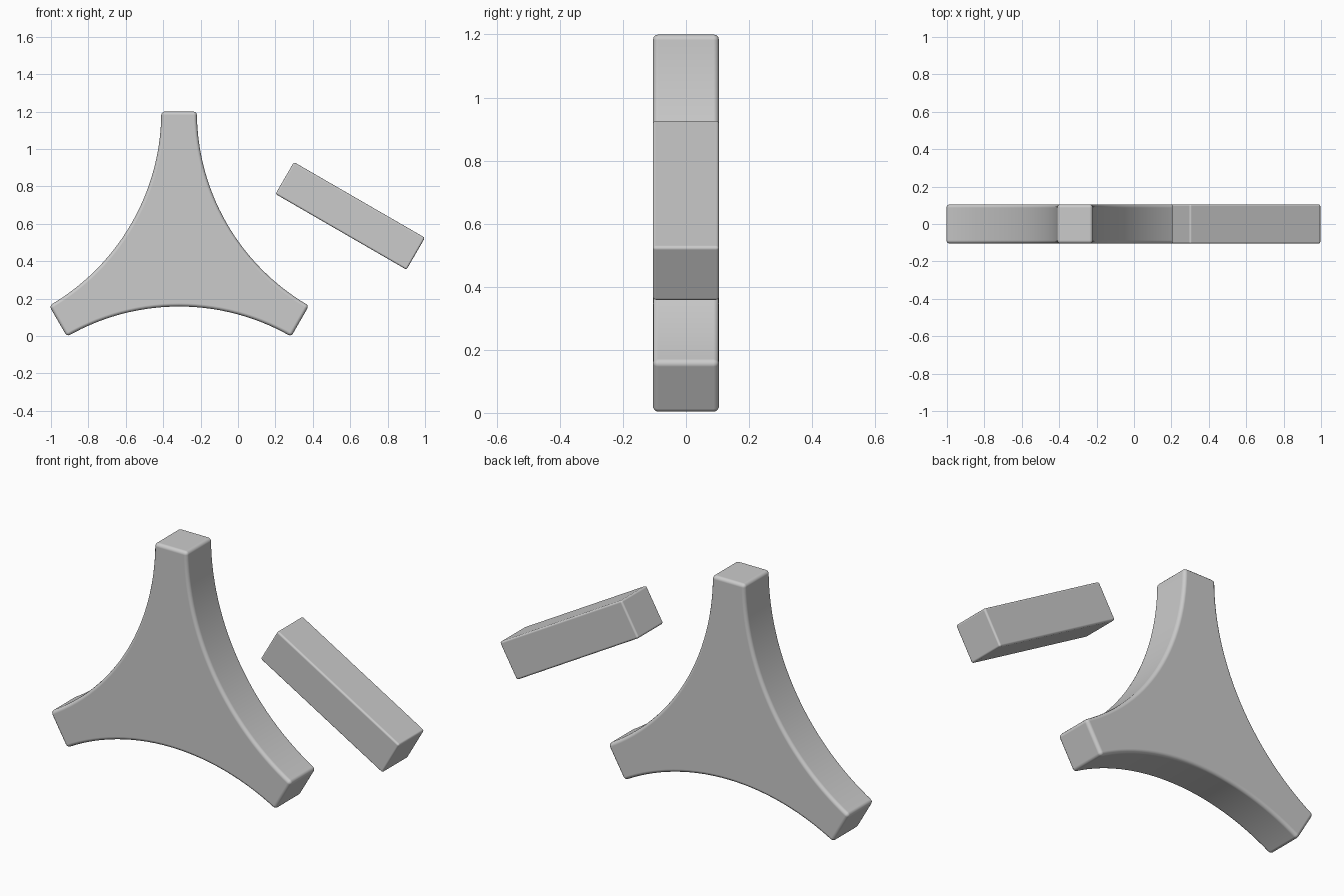
import bpy
from math import sin, cos, radians

if "Cube" in bpy.data.objects:
    bpy.data.objects.remove(bpy.data.objects["Cube"])

DEPTH = 0.21


def make_plate(name, outline, loc, bevel):
    """Extrude an (x, z) outline along y, centred on y = 0, with rounded edges."""
    n = len(outline)
    verts = [(x, y, z) for y in (-DEPTH / 2, DEPTH / 2) for x, z in outline]
    faces = [list(range(n)), list(range(2 * n - 1, n - 1, -1))]
    faces += [[i, i + n, (i + 1) % n + n, (i + 1) % n] for i in range(n)]
    mesh = bpy.data.meshes.new(name)
    mesh.from_pydata(verts, [], faces)
    mesh.update()
    obj = bpy.data.objects.new(name, mesh)
    bpy.context.collection.objects.link(obj)
    obj.location = (loc[0], 0, loc[1])
    mod = obj.modifiers.new("rounded_edges", 'BEVEL')
    mod.width = bevel
    mod.segments = 3
    mod.limit_method = 'ANGLE'
    mod.angle_limit = radians(30)
    mod.harden_normals = True
    mesh.shade_smooth()
    return obj


def rotate(p, degrees):
    a = radians(degrees)
    return (p[0] * cos(a) - p[1] * sin(a), p[0] * sin(a) + p[1] * cos(a))


# Three-armed plate: one 60 degree concave arc repeated three times
REACH, HALF_TIP, STEPS = 0.747, 0.095, 28
half_chord = REACH * cos(radians(30)) - HALF_TIP * 0.5
tip_z = -REACH * 0.5 - HALF_TIP * cos(radians(30))
radius = half_chord / sin(radians(30))
centre_z = tip_z - radius * cos(radians(30))
arc = []
for i in range(STEPS + 1):
    a = radians(-30 + 60 * i / STEPS)
    arc.append((radius * sin(a), centre_z + radius * cos(a)))
outline = [rotate(p, 120 * k) for k in range(3) for p in arc]
make_plate("three_armed_plate", outline, (-0.315, 0.453), 0.018)

# Separate slanted bar
L, W = 0.809 / 2, 0.197 / 2
bar = [rotate(p, -30) for p in ((-L, -W), (L, -W), (L, W), (-L, W))]
make_plate("slanted_bar", bar, (0.60, 0.6425), 0.01)
